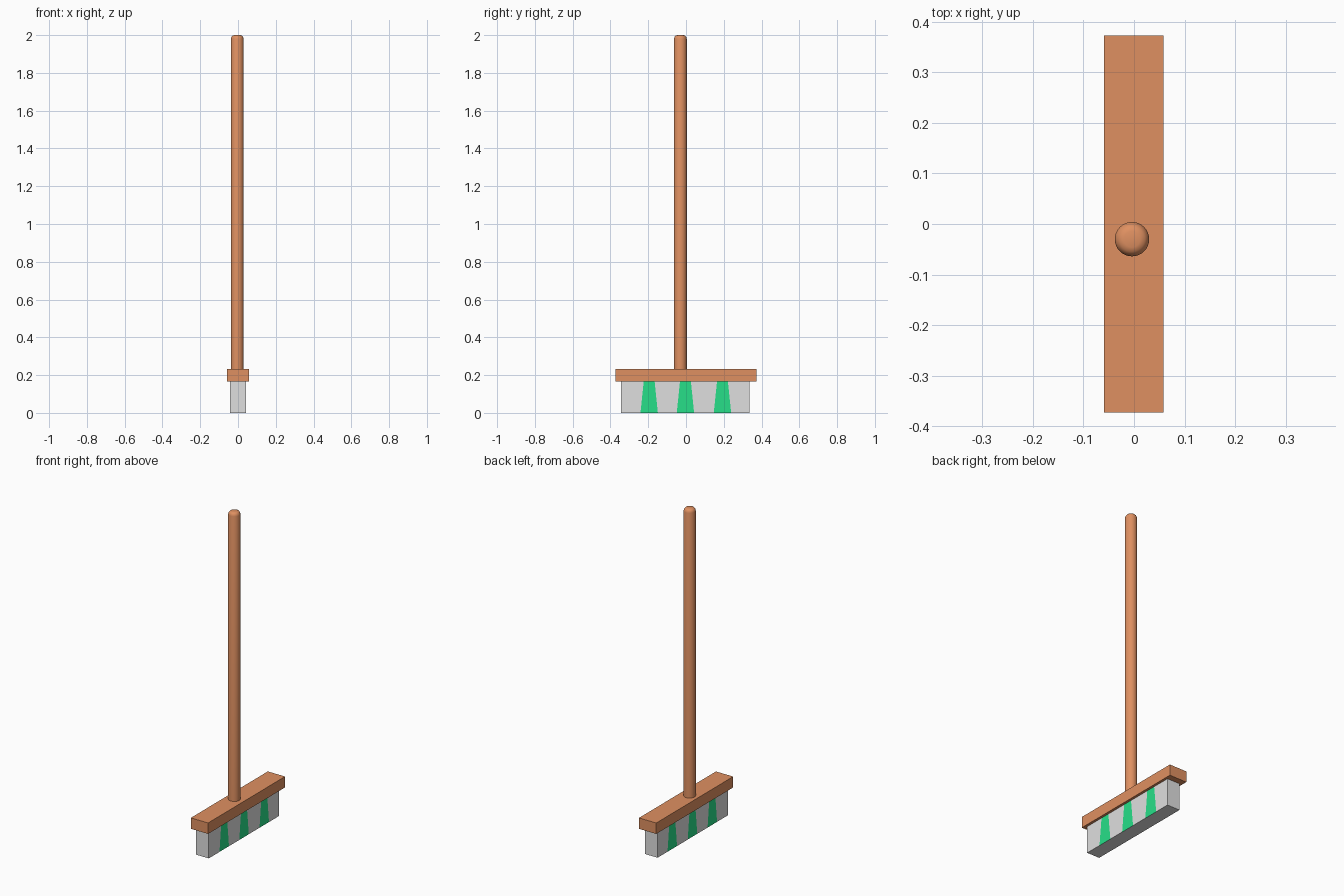
import bpy, bmesh, math
from mathutils import Vector, Matrix

if "Cube" in bpy.data.objects:
    bpy.data.objects.remove(bpy.data.objects["Cube"])


def material(name, rgb):
    m = bpy.data.materials.new(name)
    m.diffuse_color = (*rgb, 1)
    m.use_nodes = True
    m.node_tree.nodes["Principled BSDF"].inputs["Base Color"].default_value = m.diffuse_color
    return m


wood = material("brown wood", (0.74, 0.28, 0.12))
grey = material("grey bristle", (0.74, 0.74, 0.74))
green = material("green bristle", (0.02, 0.74, 0.25))


def finish(name, bm, mats):
    bmesh.ops.recalc_face_normals(bm, faces=bm.faces)
    me = bpy.data.meshes.new(name)
    bm.to_mesh(me)
    bm.free()
    ob = bpy.data.objects.new(name, me)
    bpy.context.collection.objects.link(ob)
    for m in mats:
        me.materials.append(m)
    return ob


def box(lo, hi):
    lo, hi = Vector(lo), Vector(hi)
    bm = bmesh.new()
    bmesh.ops.create_cube(bm, size=1, matrix=Matrix.Translation((lo + hi) / 2)
                          @ Matrix.Diagonal((*(hi - lo), 1)))
    return bm


# Wooden head block
TOP = 0.165
finish("head_block", box((-0.059, -0.373, TOP), (0.058, 0.373, 0.232)), [wood])

# Bristle block, cut along the slanted stripe edges
bm = box((-0.042, -0.345, 0), (0.043, 0.335, TOP))
for c in (-0.195, -0.003, 0.193):
    for s in (-1, 1):
        bottom, top = c + s * 0.046, c + s * 0.029
        bmesh.ops.bisect_plane(bm, geom=bm.verts[:] + bm.edges[:] + bm.faces[:],
                               plane_co=(0, bottom, 0),
                               plane_no=Vector((0, TOP, bottom - top)).normalized())
bm.normal_update()
for f in bm.faces:
    y = f.calc_center_median().y
    if abs(f.normal.x) > 0.9 and min(abs(y - c) for c in (-0.195, -0.003, 0.193)) < 0.02:
        f.material_index = 1
finish("bristles", bm, [grey, green])

# Round handle with a softened top, turned from a profile
bm = bmesh.new()
profile = [(0, 0.2), (0.034, 0.2), (0.034, 1.98), (0.031, 1.99), (0.025, 1.997), (0.016, 2.0), (0, 2.0)]
vs = [bm.verts.new((r - 0.004, -0.03, z)) for r, z in profile]
edges = [bm.edges.new(p) for p in zip(vs, vs[1:])]
bmesh.ops.spin(bm, geom=vs + edges, cent=(-0.004, -0.03, 0), axis=(0, 0, 1),
               angle=math.tau, steps=32)
bmesh.ops.remove_doubles(bm, verts=bm.verts, dist=1e-4)
handle = finish("handle", bm, [wood])
bpy.context.view_layer.objects.active = handle
handle.select_set(True)
bpy.ops.object.shade_smooth_by_angle(angle=math.radians(40))
